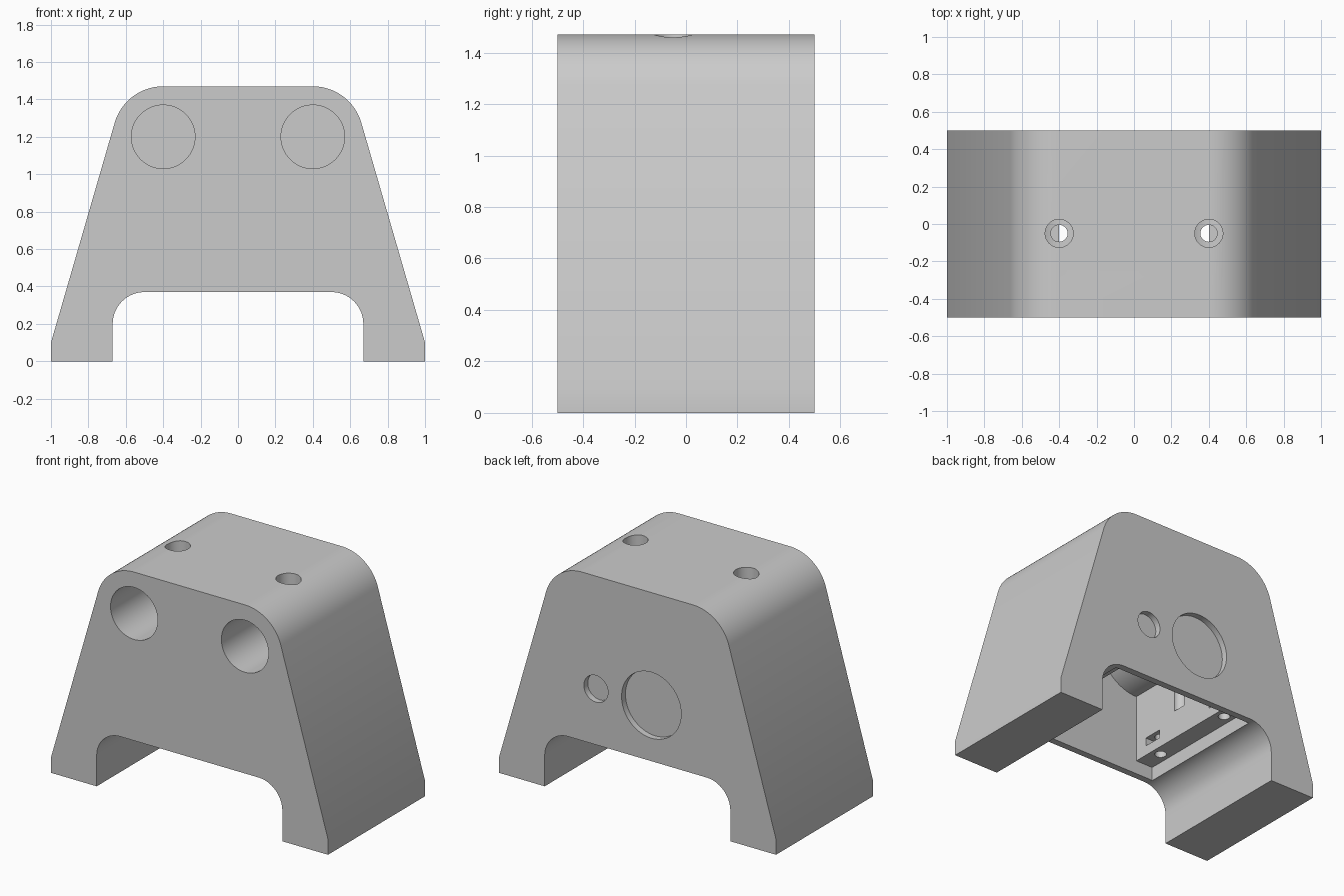
import bpy, bmesh
from math import cos, sin, radians
from mathutils import Vector

cube = bpy.data.objects.get("Cube")
if cube:
    bpy.data.objects.remove(cube, do_unlink=True)

plastic = bpy.data.materials.new("plain_grey")
plastic.use_nodes = True
GREY = (0.6, 0.6, 0.6, 1.0)
plastic.diffuse_color = GREY
plastic.node_tree.nodes["Principled BSDF"].inputs["Base Color"].default_value = GREY


def arc(cx, cy, r, start, end, steps=16):
    angles = [radians(start + (end - start) * i / steps) for i in range(steps + 1)]
    return [(cx + r * cos(a), cy + r * sin(a)) for a in angles]


def circle(cx, cy, r):
    return arc(cx, cy, r, 0, 360, 64)[:-1]


def rect(x0, x1, y0, y1):
    return [(x0, y0), (x1, y0), (x1, y1), (x0, y1)]


def mirrored(half):
    """Close a right-hand half outline with its mirror image."""
    return half + [(-x, z) for x, z in reversed(half)]


def prism(name, outline, axis, lo, hi):
    """Extrude a 2D outline along the y or z axis."""
    place = (lambda p: (p[0], lo, p[1])) if axis == "y" else (lambda p: (p[0], p[1], lo))
    step = Vector((0, hi - lo, 0)) if axis == "y" else Vector((0, 0, hi - lo))
    bm = bmesh.new()
    face = bm.faces.new([bm.verts.new(place(p)) for p in outline])
    result = bmesh.ops.extrude_face_region(bm, geom=[face])
    verts = [v for v in result["geom"] if isinstance(v, bmesh.types.BMVert)]
    bmesh.ops.translate(bm, vec=step, verts=verts)
    bmesh.ops.recalc_face_normals(bm, faces=bm.faces)
    mesh = bpy.data.meshes.new(name)
    bm.to_mesh(mesh)
    bm.free()
    mesh.materials.append(plastic)
    obj = bpy.data.objects.new(name, mesh)
    bpy.context.collection.objects.link(obj)
    return obj


EYE_X, EYE_Z, EYE_R = 0.4, 1.2, 0.17
SCREW_Y = -0.05
INNER = 0.455

# Tapered housing with rounded shoulders and an arch between the feet
half = arc(0.5, 0.2, 0.17, 90, 0) + [(0.67, 0), (1, 0), (1, 0.1)]
half += arc(EYE_X, EYE_Z, 0.27, 16, 90, 24)
# Outline runs from the arch around the foot to the top, then mirrors back
body = prism("housing", mirrored(half), "y", -0.5, 0.5)

# Inner chamber, bulging around the two front sockets, and the lid recess
chamber = [(0.4, 0.4)] + arc(EYE_X, EYE_Z, 0.29, 270, 144, 24)
cutters = [
    prism("chamber_cutter", mirrored(chamber), "y", -INNER, INNER),
    prism("lid_cutter", rect(-0.526, 0.526, -INNER, INNER), "z", 0.25, 0.46),
    # Shallow round recesses in the back
    prism("large_recess_cutter", circle(-0.1, 0.735, 0.215), "y", 0.46, 0.6),
    prism("small_recess_cutter", circle(0.3, 0.735, 0.087), "y", 0.46, 0.6),
]

for s in (-1, 1):
    # Front sockets with access holes above and screw channels below
    x = s * EYE_X
    cutters += [
        prism("socket_cutter", circle(x, EYE_Z, EYE_R), "y", -0.6, 0.1),
        prism("access_cutter", circle(x, SCREW_Y, 0.075), "z", 1.22, 1.6),
        prism("channel_cutter", circle(x, SCREW_Y, 0.045), "z", 0.65, 1.15),
    ]
    # Lid screw holes and their nut slots
    for y in (-0.3, 0.3):
        x0, x1 = sorted((s * 0.38, s * 0.52))
        cutters += [
            prism("lid_screw_cutter", circle(s * 0.463, y, 0.036), "z", 0.43, 0.66),
            prism("nut_slot_cutter", rect(x0, x1, y - 0.065, y + 0.065), "z", 0.525, 0.58),
        ]

for cutter in cutters:
    cutter.hide_render = True
    mod = body.modifiers.new(cutter.name, "BOOLEAN")
    mod.operation = "DIFFERENCE"
    mod.solver = "EXACT"
    mod.object = cutter

# Bake the cuts, then drop the cutters
bpy.context.view_layer.update()
graph = bpy.context.evaluated_depsgraph_get()
mesh = bpy.data.meshes.new_from_object(body.evaluated_get(graph))
body.modifiers.clear()
body.data = mesh
for cutter in cutters:
    bpy.data.objects.remove(cutter, do_unlink=True)

# Smooth curved walls while keeping hard edges
for obj in bpy.context.selected_objects:
    obj.select_set(False)
body.select_set(True)
bpy.context.view_layer.objects.active = body
bpy.ops.object.shade_smooth_by_angle(angle=radians(25))
